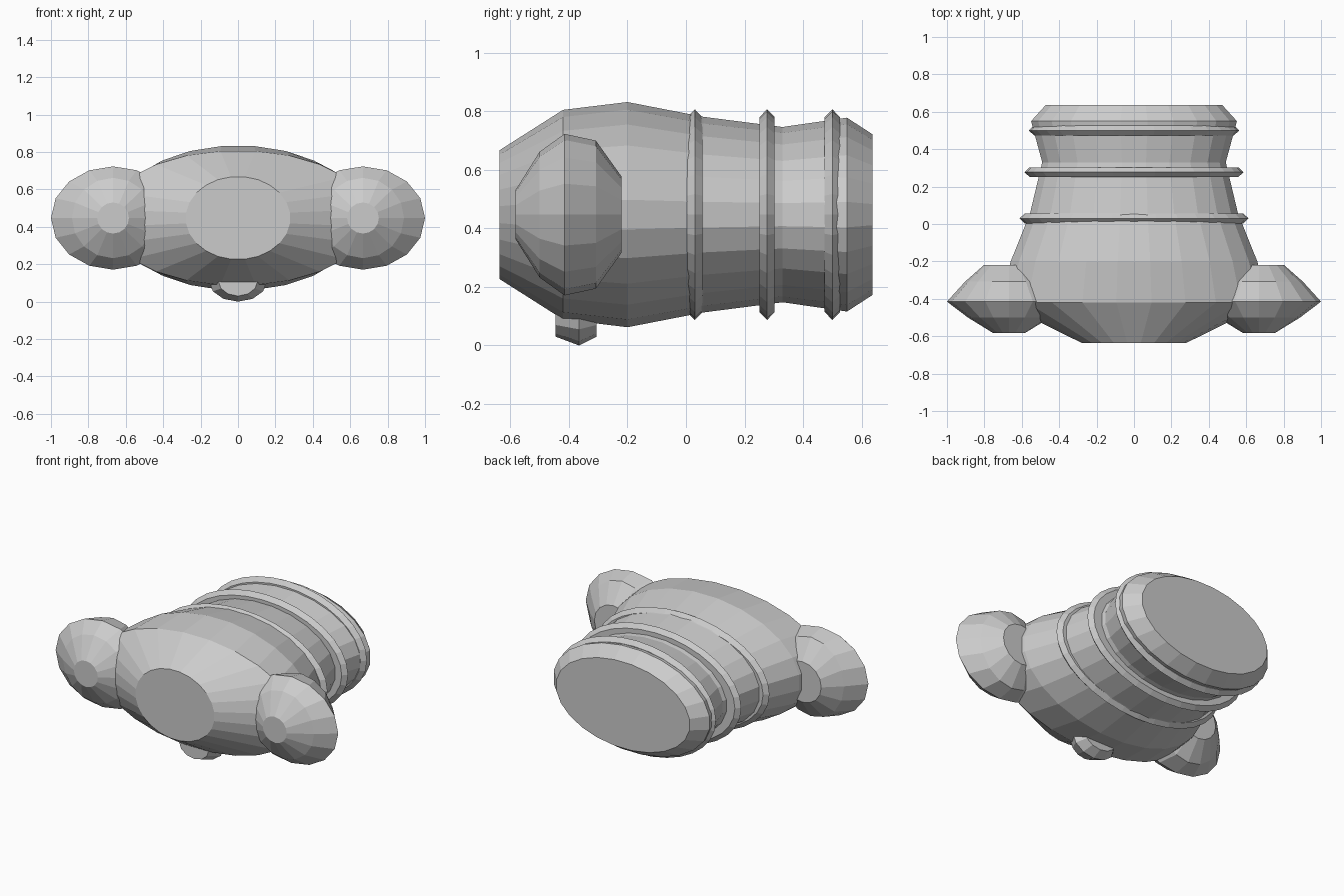
import bpy, bmesh, math

cube = bpy.data.objects.get("Cube")
if cube:
    bpy.data.objects.remove(cube, do_unlink=True)

grey = bpy.data.materials.new("plain grey")
grey.use_nodes = True
COLOUR = (0.6, 0.6, 0.6, 1)
grey.diffuse_color = COLOUR
grey.node_tree.nodes["Principled BSDF"].inputs["Base Color"].default_value = COLOUR


def loft(name, centre, stations, sides, offset=0.0, closed=False):
    """Join elliptical sections (y, half width, half height) along y."""
    bm = bmesh.new()
    cx, cz = centre
    rings = []
    for y, rx, rz in stations:
        ring = []
        for i in range(sides):
            a = math.tau * (i + offset) / sides
            ring.append(bm.verts.new((cx + rx * math.cos(a), y, cz + rz * math.sin(a))))
        rings.append(ring)
    pairs = list(zip(rings, rings[1:]))
    if closed:
        pairs.append((rings[-1], rings[0]))
    else:
        bm.faces.new(rings[0])
        bm.faces.new(rings[-1])
    for a, b in pairs:
        for i in range(sides):
            j = (i + 1) % sides
            bm.faces.new((a[i], a[j], b[j], b[i]))
    bmesh.ops.recalc_face_normals(bm, faces=bm.faces)
    mesh = bpy.data.meshes.new(name)
    bm.to_mesh(mesh)
    bm.free()
    mesh.materials.append(grey)
    obj = bpy.data.objects.new(name, mesh)
    bpy.context.collection.objects.link(obj)
    return obj


MID = 0.447

# Barrel-shaped body, flattened and capped at both ends
loft("body", (0, MID), [
    (-0.637, 0.28, 0.222), (-0.42, 0.72, 0.361), (-0.2, 0.665, 0.388),
    (0.06, 0.56, 0.337), (0.33, 0.495, 0.302), (0.55, 0.555, 0.334),
    (0.637, 0.475, 0.277)], 24, 0.5)

# Raised bands with a pointed rim
for label, y, rx in (("front", 0.03, 0.612), ("middle", 0.277, 0.585), ("rear", 0.5, 0.562)):
    rz, half, drop = 0.36, 0.026, 0.027
    loft(label + "_band", (0, MID), [
        (y - half, rx - 0.12, rz - 0.09), (y - half, rx - drop, rz - drop),
        (y, rx, rz),
        (y + half, rx - drop, rz - drop), (y + half, rx - 0.12, rz - 0.09)], 32, 0, True)

# Rounded side pods
for label, side in (("left", 1), ("right", -1)):
    loft(label + "_pod", (side * 0.668, MID), [
        (-0.583, 0.085, 0.083), (-0.5, 0.22, 0.215), (-0.415, 0.332, 0.276),
        (-0.308, 0.235, 0.253), (-0.22, 0.135, 0.13)], 16)

# Small nub under the front
loft("under_nub", (0, 0.11), [
    (-0.445, 0.105, 0.08), (-0.365, 0.155, 0.11), (-0.305, 0.115, 0.08)], 12)
